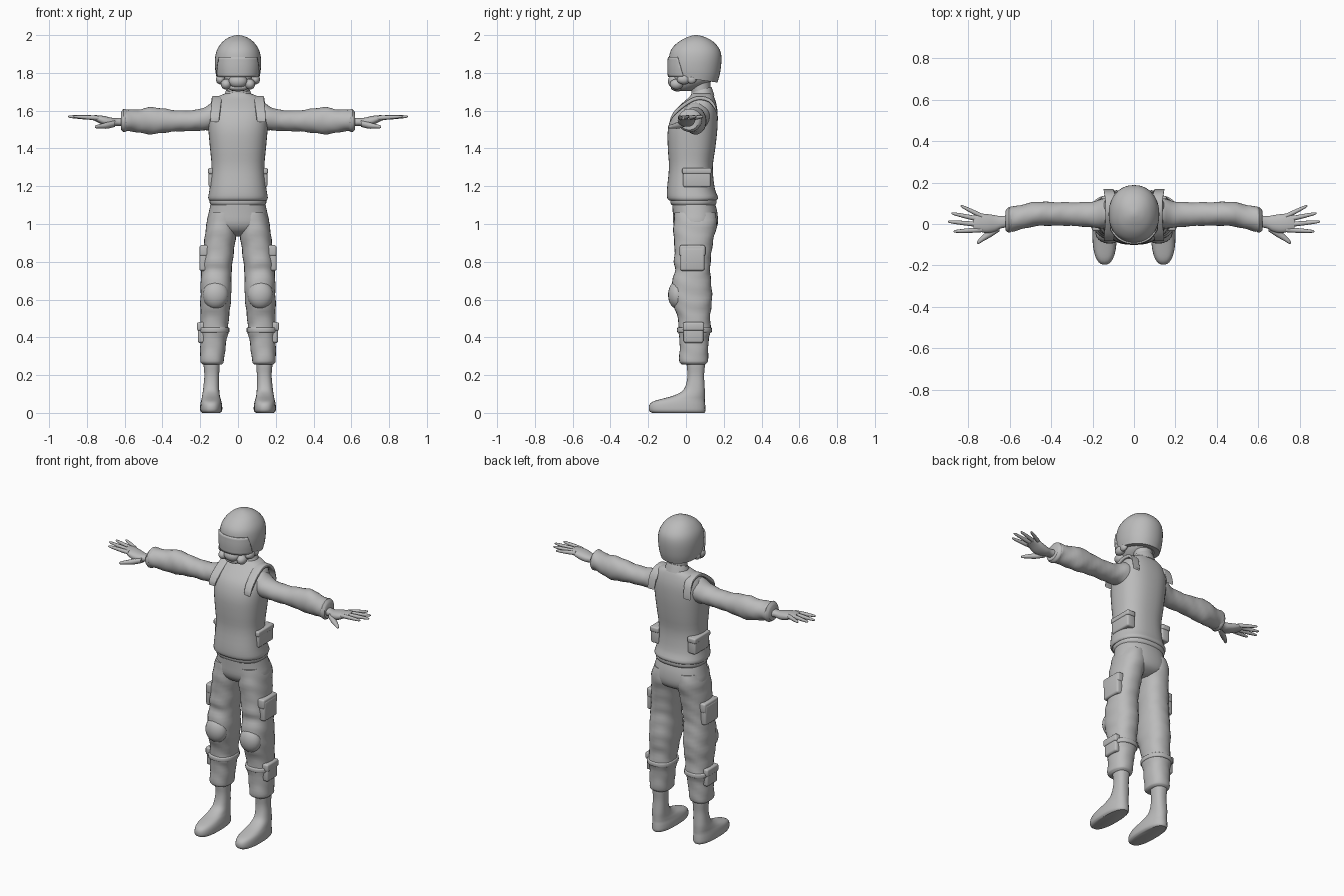
import bpy, bmesh, math
from mathutils import Vector

grey = bpy.data.materials.new("plain grey")
grey.diffuse_color = (0.5, 0.5, 0.5, 1)


def finish(name, bm, mirror=False):
    bmesh.ops.recalc_face_normals(bm, faces=bm.faces)
    me = bpy.data.meshes.new(name)
    bm.to_mesh(me)
    bm.free()
    me.materials.append(grey)
    ob = bpy.data.objects.new(name, me)
    bpy.context.collection.objects.link(ob)
    if mirror:
        ob.modifiers.new("mirror", 'MIRROR').use_mirror_merge = False
    return ob


def spline(p0, p1, p2, p3, t):
    return tuple(0.5 * (2*b + (c-a)*t + (2*a-5*b+4*c-d)*t*t + (3*b-a-3*c+d)*t**3)
                 for a, b, c, d in zip(p0, p1, p2, p3))


def loft(name, rings, axis='z', power=2.0, seg=28, steps=3, mirror=False, fold=0.0, shape=None):
    """Rings are (position, a_min, a_max, b_min, b_max) along an axis."""
    path = []
    for i in range(len(rings) - 1):
        p0, p3 = rings[max(i-1, 0)], rings[min(i+2, len(rings)-1)]
        path += [spline(p0, rings[i], rings[i+1], p3, k/steps) for k in range(steps)]
    path.append(rings[-1])
    bm = bmesh.new()
    loops = []
    for t, a0, a1, b0, b1 in path:
        loop = []
        for j in range(seg):
            ang = 2*math.pi*j/seg
            c, s = math.cos(ang), math.sin(ang)
            r = 1 + fold*math.sin(t*75 + 2.2*math.sin(ang*2 + 1))
            a = (a0+a1)/2 + (a1-a0)/2*r*math.copysign(abs(c)**(2/power), c)
            b = (b0+b1)/2 + (b1-b0)/2*r*math.copysign(abs(s)**(2/power), s)
            co = {'z': (a, b, t), 'x': (t, a, b), 'y': (a, t, b)}[axis]
            loop.append(bm.verts.new(shape(Vector(co)) if shape else co))
        loops.append(loop)
    for l0, l1 in zip(loops, loops[1:]):
        for j in range(seg):
            k = (j+1) % seg
            bm.faces.new((l0[j], l0[k], l1[k], l1[j]))
    bm.faces.new(loops[0])
    bm.faces.new(loops[-1])
    return finish(name, bm, mirror)


def box(name, lo, hi, bevel=0.012, mirror=True):
    bm = bmesh.new()
    bmesh.ops.create_cube(bm, size=1)
    for v in bm.verts:
        v.co = [l + (h-l)*(c+0.5) for l, h, c in zip(lo, hi, v.co)]
    bmesh.ops.bevel(bm, geom=bm.edges[:], offset=bevel, segments=3, profile=0.5, affect='EDGES')
    return finish(name, bm, mirror)


def ball(name, centre, radii, mirror=False):
    bm = bmesh.new()
    bmesh.ops.create_uvsphere(bm, u_segments=20, v_segments=12, radius=1)
    for v in bm.verts:
        v.co = [c + r*p for c, r, p in zip(centre, radii, v.co)]
    return finish(name, bm, mirror)


# Vest, belt and collar
loft("vest", [(1.125, -.152, .152, -.09, .16), (1.14, -.158, .158, -.1, .17), (1.19, -.15, .15, -.1, .152),
              (1.3, -.14, .14, -.09, .142), (1.4, -.148, .148, -.096, .155), (1.5, -.157, .157, -.096, .166),
              (1.58, -.16, .16, -.072, .168), (1.63, -.145, .145, -.03, .162), (1.67, -.115, .115, .015, .15),
              (1.69, -.07, .07, .03, .14)], power=2.4, seg=40)
loft("belt", [(1.10, -.143, .143, -.075, .155), (1.112, -.15, .15, -.082, .162), (1.13, -.15, .15, -.082, .162)],
     power=2.4, seg=40)
loft("shoulder_strap", [(-.082, .1, .145, 1.54, 1.56), (-.06, .095, .145, 1.575, 1.6), (0, .088, .14, 1.625, 1.65),
                        (.06, .085, .138, 1.655, 1.678), (.12, .087, .14, 1.645, 1.668),
                        (.155, .095, .145, 1.6, 1.63), (.168, .1, .148, 1.55, 1.57)],
     axis='y', power=5, mirror=True)
loft("collar", [(1.66, -.08, .08, .015, .15), (1.695, -.068, .068, .025, .14), (1.71, -.062, .062, .03, .135)],
     shape=lambda v: v + Vector((0, 0, (v.y-.08)*.3)))
box("side_pouch", (.1, -.015, 1.195), (.155, .13, 1.29), .01)
box("side_pouch_flap", (.1, -.02, 1.265), (.158, .135, 1.297), .008)

# Head, breathing mask, helmet and visor
loft("neck", [(1.6, -.055, .055, .035, .135), (1.7, -.055, .055, .03, .13), (1.8, -.06, .06, .02, .13)])
loft("head", [(1.705, -.03, .03, -.045, .03), (1.725, -.06, .06, -.06, .08), (1.76, -.085, .085, -.07, .14),
              (1.82, -.1, .1, -.07, .16), (1.88, -.1, .1, -.07, .16)])
ball("mask_front", (0, -.06, 1.755), (.05, .036, .036))
ball("mask_chin", (0, -.045, 1.722), (.052, .035, .02))
ball("mask_filter", (.063, -.05, 1.74), (.028, .035, .028), True)
ball("mask_cheek", (.092, -.012, 1.765), (.025, .036, .026), True)
ball("mask_strap_clip", (.1, .03, 1.765), (.016, .025, .022), True)


def tilt(v):
    return v + Vector((0, 0, .14*(.16-v.y)*max(0, min(1, (1.87-v.z)/.1))))


shell = [(1.75, .112, -.085, .166), (1.80, .12, -.091, .18), (1.87, .122, -.091, .188), (1.92, .112, -.08, .18),
         (1.96, .086, -.045, .15), (1.985, .054, -.002, .112), (1.997, .022, .03, .075), (2.0, .004, .048, .056)]
loft("helmet", [(z, -x, x, a, b) for z, x, a, b in shell], power=2.15, seg=40, steps=4, shape=tilt)
visor = loft("visor", [(1.778, -.12, .12, -.096, .19), (1.83, -.125, .125, -.099, .19),
                       (1.885, -.124, .124, -.096, .19)], power=2.3, seg=64)
bm = bmesh.new()
bm.from_mesh(visor.data)
# Keep only the front of the band, with a slanting side edge
cut = [f for f in bm.faces if len(f.verts) > 4]
bmesh.ops.delete(bm, geom=cut, context='FACES')
bmesh.ops.bisect_plane(bm, geom=bm.verts[:] + bm.edges[:] + bm.faces[:], plane_co=(0, -.03, 1.83),
                       plane_no=(0, 1, .3), clear_outer=True)
bm.to_mesh(visor.data)
bm.free()
visor.modifiers.new("thickness", 'SOLIDIFY').thickness = .012

# Sleeves, cuffs and hands
loft("sleeve", [(.1, -.01, .13, 1.5, 1.645), (.14, -.02, .125, 1.495, 1.64), (.19, -.018, .11, 1.495, 1.612),
                (.25, -.012, .105, 1.492, 1.602), (.33, -.008, .105, 1.49, 1.602), (.4, -.008, .106, 1.482, 1.612),
                (.47, -.01, .108, 1.475, 1.618), (.53, -.022, .096, 1.485, 1.605), (.58, -.035, .085, 1.492, 1.606),
                (.6, -.035, .082, 1.492, 1.608), (.612, -.026, .07, 1.505, 1.595)],
     axis='x', mirror=True, fold=.025)
loft("cuff", [(.59, -.035, .078, 1.49, 1.605), (.605, -.042, .082, 1.487, 1.61), (.62, -.032, .066, 1.498, 1.59)],
     axis='x', mirror=True)
loft("palm", [(.59, -.015, .045, 1.515, 1.565), (.64, -.02, .038, 1.52, 1.56), (.67, -.036, .042, 1.515, 1.563),
              (.71, -.044, .048, 1.522, 1.572), (.75, -.036, .05, 1.542, 1.576), (.775, -.028, .042, 1.552, 1.574)],
     axis='x', power=2.3, mirror=True)
for label, y0, x1, y1 in (("index", -.028, .872, -.036), ("middle", -.004, .9, .012),
                          ("ring", .02, .882, .052), ("little", .038, .838, .088)):
    rings = []
    for t, r in ((0, .0115), (.4, .0115), (.8, .0085), (.95, .006), (1, .002)):
        x, y, z = .735 + (x1-.735)*t, y0 + (y1-y0)*t, 1.561 + .008*t
        rings.append((x, y-r, y+r, z-r, z+r))
    loft(label + "_finger", rings, axis='x', seg=12, mirror=True)
loft("thumb", [(.65, -.035, .01, 1.515, 1.55), (.69, -.062, -.02, 1.505, 1.54), (.725, -.081, -.048, 1.505, 1.53),
               (.75, -.096, -.073, 1.506, 1.524), (.758, -.094, -.085, 1.51, 1.518)],
     axis='x', seg=12, mirror=True)

# Trousers
loft("hips", [(.935, -.06, .06, .01, .1), (.96, -.13, .13, -.04, .15), (1.0, -.165, .165, -.066, .168),
              (1.06, -.155, .155, -.07, .166), (1.115, -.143, .143, -.072, .152)], power=2.3, seg=40)
loft("trouser_leg", [(1.06, .01, .15, -.06, .155), (1.0, .004, .167, -.066, .165), (.94, .01, .175, -.066, .15),
                     (.87, .02, .183, -.06, .138), (.8, .028, .19, -.064, .13), (.755, .034, .193, -.058, .128),
                     (.7, .034, .198, -.072, .132), (.63, .035, .198, -.078, .138), (.57, .04, .2, -.066, .136),
                     (.52, .046, .198, -.048, .128), (.46, .052, .2, -.038, .13), (.43, .05, .203, -.042, .132),
                     (.39, .06, .2, -.034, .12), (.33, .068, .2, -.034, .118), (.275, .075, .2, -.036, .116),
                     (.262, .08, .193, -.03, .11), (.255, .09, .185, -.02, .1)],
     power=2.3, mirror=True, fold=.018)
ball("knee_pad", (.118, -.045, .625), (.068, .05, .075), True)
loft("shin_strap", [(.425, .05, .207, -.042, .132), (.43, .046, .211, -.047, .137), (.448, .046, .211, -.047, .137),
                    (.453, .05, .207, -.042, .132)], power=2.3, mirror=True)
box("thigh_pouch", (.15, -.03, .752), (.205, .098, .875))
box("thigh_pouch_flap", (.145, -.034, .83), (.203, .102, .888), .01)
box("shin_pouch", (.17, -.012, .37), (.213, .092, .468))
box("shin_pouch_flap", (.165, -.016, .435), (.217, .096, .48), .01)

# Boots, flat soled with a sloping instep
loft("boot", [(0, .095, .19, -.18, .098), (.012, .084, .2, -.195, .103), (.04, .084, .2, -.195, .102),
              (.06, .088, .197, -.175, .1), (.075, .092, .193, -.125, .1), (.09, .096, .19, -.07, .1),
              (.115, .099, .186, -.02, .1), (.15, .1, .182, 0, .098), (.2, .1, .178, .008, .096),
              (.25, .097, .182, .004, .1), (.28, .097, .182, .004, .1)], power=2.4, mirror=True)

# Smooth shading with sharp edges kept
bpy.ops.object.select_all(action='SELECT')
bpy.context.view_layer.objects.active = bpy.context.scene.objects["vest"]
bpy.ops.object.shade_smooth_by_angle(angle=math.radians(40))
